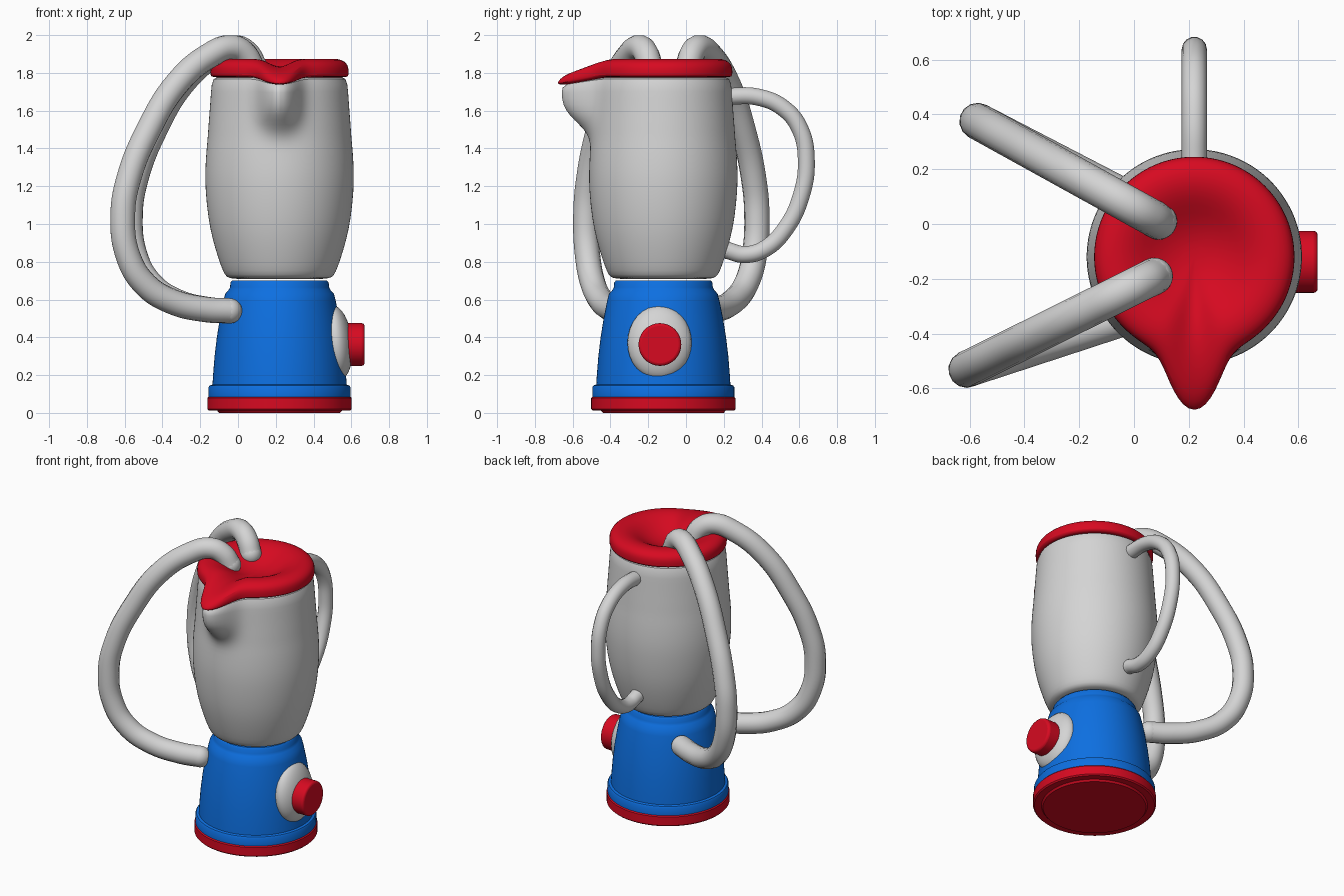
import bpy, bmesh, math
from mathutils import Vector

if "Cube" in bpy.data.objects:
    bpy.data.objects.remove(bpy.data.objects["Cube"], do_unlink=True)

AXIS = Vector((0.22, -0.12, 0))   # shared centre line of base, jar and lid


def material(name, rgb):
    mat = bpy.data.materials.new(name)
    mat.use_nodes = True
    mat.diffuse_color = (*rgb, 1)
    mat.node_tree.nodes["Principled BSDF"].inputs["Base Color"].default_value = (*rgb, 1)
    return mat


RED = material("red", (0.68, 0.003, 0.015))
BLUE = material("blue", (0.004, 0.16, 0.75))
GREY = material("light grey", (0.66, 0.66, 0.66))


def finish(obj, mat, angle=40):
    obj.data.materials.append(mat)
    bpy.ops.object.select_all(action='DESELECT')
    obj.select_set(True)
    bpy.context.view_layer.objects.active = obj
    bpy.ops.object.shade_smooth_by_angle(angle=math.radians(angle))


def lathe(name, profile, mat, subdivide=False, segments=80):
    """Rows are (radius, z, spout length, spout drop); the spout points to -y."""
    bm = bmesh.new()
    rings = []
    for row in profile:
        radius, z, length, drop = (*row, 0, 0)[:4]
        ring = []
        for i in range(segments):
            a = math.tau * i / segments
            off = min(a, math.tau - a)
            g = math.exp(-(off / math.radians(13.5)) ** 2)
            r = radius + length * g
            ring.append(bm.verts.new(AXIS + Vector(
                (r * math.sin(a), -r * math.cos(a), z - drop * g))))
        rings.append(ring)
    for low, high in zip(rings, rings[1:]):
        for i in range(segments):
            j = (i + 1) % segments
            bm.faces.new((low[i], low[j], high[j], high[i]))
    bmesh.ops.remove_doubles(bm, verts=bm.verts, dist=1e-5)
    bmesh.ops.recalc_face_normals(bm, faces=bm.faces)
    mesh = bpy.data.meshes.new(name)
    bm.to_mesh(mesh)
    bm.free()
    obj = bpy.data.objects.new(name, mesh)
    bpy.context.collection.objects.link(obj)
    finish(obj, mat)
    if subdivide:
        sub = obj.modifiers.new("Smooth", 'SUBSURF')
        sub.levels = sub.render_levels = 1
    return obj


def ball(name, centre, scale, mat):
    bpy.ops.mesh.primitive_uv_sphere_add(segments=32, ring_count=16, radius=1, location=centre)
    obj = bpy.context.object
    obj.name = name
    obj.scale = scale
    finish(obj, mat, 80)
    return obj


def tube(name, points, radius, mat):
    curve = bpy.data.curves.new(name, 'CURVE')
    curve.dimensions = '3D'
    curve.bevel_depth = radius
    curve.bevel_resolution = 5
    curve.resolution_u = 8
    spline = curve.splines.new('BEZIER')
    spline.bezier_points.add(len(points) - 1)
    for bp, p in zip(spline.bezier_points, points):
        bp.co = p
        bp.handle_left_type = bp.handle_right_type = 'AUTO'
    spline.use_smooth = True
    obj = bpy.data.objects.new(name, curve)
    bpy.context.collection.objects.link(obj)
    curve.materials.append(mat)
    # Rounded ends
    for label, p in (("upper", points[0]), ("lower", points[-1])):
        ball(f"{name}_{label}_end", p, (radius,) * 3, mat)


# Base: red foot and blue motor housing
lathe("foot", [(0, 0), (0.32, 0), (0.33, 0.012), (0.374, 0.012), (0.382, 0.02),
               (0.382, 0.078), (0.376, 0.085), (0, 0.085)], RED)
lathe("motor_housing", [(0, 0.085), (0.376, 0.085), (0.376, 0.135), (0.37, 0.145),
                        (0.355, 0.15), (0.352, 0.2), (0.344, 0.3), (0.332, 0.4),
                        (0.316, 0.5), (0.298, 0.59), (0.288, 0.63), (0.27, 0.65),
                        (0.262, 0.665), (0.26, 0.69), (0.25, 0.702), (0, 0.702)], BLUE)

# Jar with pouring spout
lathe("jar", [(0, 0.708), (0.25, 0.708), (0.28, 0.718), (0.298, 0.745), (0.325, 0.82),
              (0.355, 0.92), (0.378, 1.03), (0.393, 1.18), (0.394, 1.28), (0.388, 1.38),
              (0.383, 1.43, 0.004), (0.379, 1.48, 0.025), (0.376, 1.525, 0.07),
              (0.372, 1.575, 0.13), (0.368, 1.63, 0.172), (0.363, 1.7, 0.183),
              (0.357, 1.78, 0.183, 0.035), (0.3, 1.785, 0.1, 0.035), (0, 1.765)],
      GREY, subdivide=True)

# Lid: a dished disc that stretches out over the spout
lid_rows = [(0, 1.77), (0.8, 1.775), (0.98, 1.777), (1, 1.785), (1, 1.825), (0.975, 1.85),
            (0.9, 1.87), (0.78, 1.877), (0.65, 1.868), (0.52, 1.845), (0.36, 1.808),
            (0.18, 1.785), (0, 1.78)]
lathe("lid", [(0.366 * f, z, 0.2 * f ** 3, (0.045 if i < 4 else 0.075) * f * f)
              for i, (f, z) in enumerate(lid_rows)], RED, subdivide=True)

# Jar handle at the back
handle = [(0.2, 1.675), (0.38, 1.672), (0.52, 1.61), (0.605, 1.5), (0.637, 1.33),
          (0.61, 1.15), (0.53, 0.98), (0.42, 0.87), (0.31, 0.838), (0.22, 0.86)]
tube("jar_handle", [(AXIS.x, y, z) for y, z in handle], 0.046, GREY)

# Two arms, each leaving the lid, bowing outwards and meeting the housing
upper = [(0, 1.83), (0.06, 1.9), (0.16, 1.934), (0.335, 1.89), (0.585, 1.74),
         (0.8, 1.5), (0.95, 1.25), (1, 1.05)]
lower = [(0.95, 0.83), (0.79, 0.68), (0.54, 0.59), (0.22, 0.547), (0, 0.54)]


def arm(name, top, far, bottom):
    points = [Vector((*Vector(start).lerp(Vector(far), s), z))
              for start, rows in ((top, upper), (bottom, lower)) for s, z in rows]
    tube(name, points, 0.067, GREY)


arm("front_arm", (0.075, -0.19), (-0.61, -0.53), (-0.045, -0.345))
arm("back_arm", (0.09, 0.01), (-0.57, 0.375), (-0.04, 0.1))

# Control dial on the left side
dial = ball("dial_plate", (0.52, -0.14, 0.372), (0.085, 0.17, 0.197), GREY)
dial.rotation_euler.y = math.radians(-6)
bpy.ops.mesh.primitive_cylinder_add(vertices=48, radius=0.113, depth=0.1,
                                    location=(0.62, -0.138, 0.362),
                                    rotation=(0, math.pi / 2, 0))
knob = bpy.context.object
knob.name = "dial_knob"
finish(knob, RED)
bevel = knob.modifiers.new("Soft edge", 'BEVEL')
bevel.width = 0.015
bevel.segments = 3
